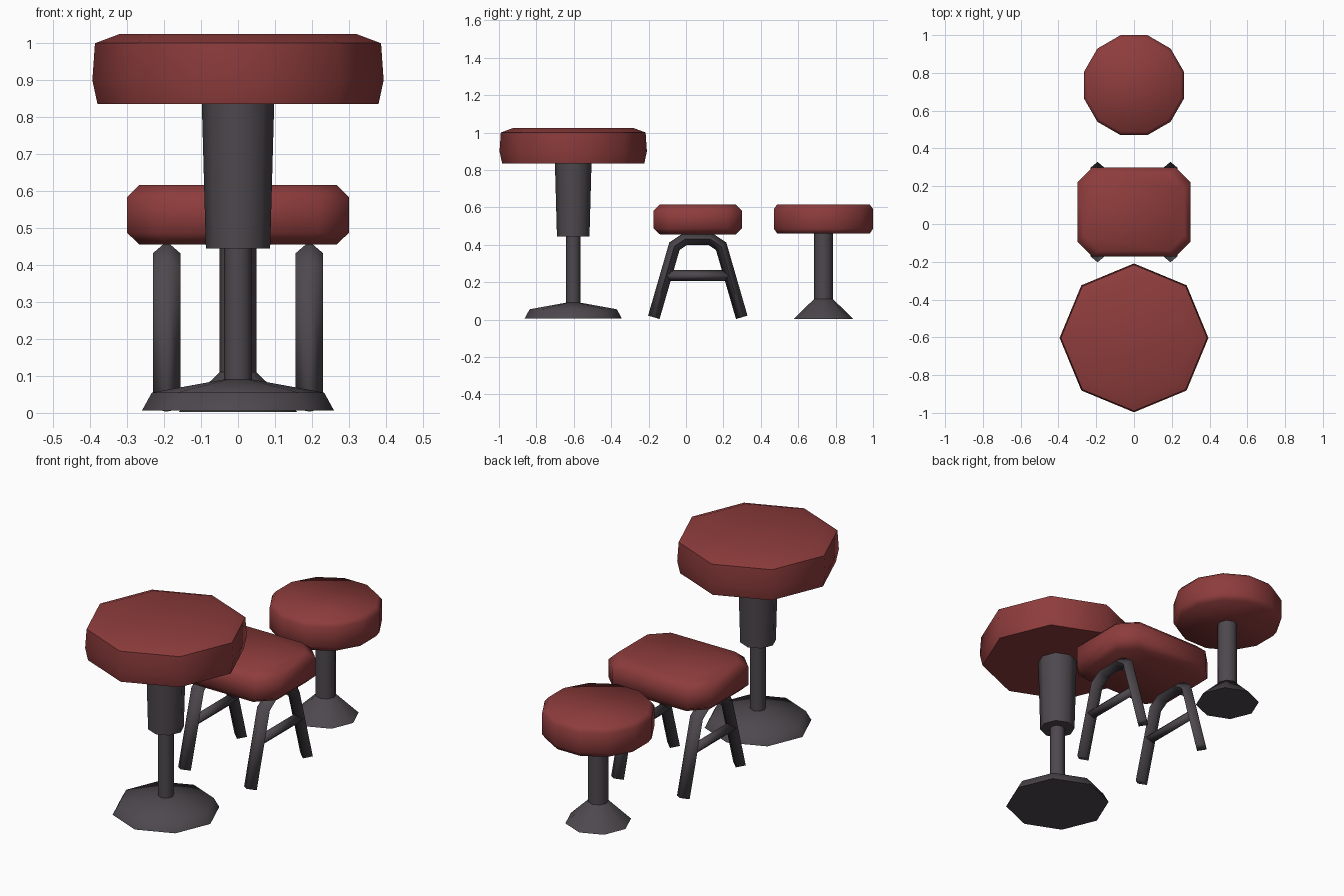
import bpy, bmesh, math
from mathutils import Vector

if "Cube" in bpy.data.objects:
    bpy.data.objects.remove(bpy.data.objects["Cube"])


def material(name, rgb):
    m = bpy.data.materials.new(name)
    m.diffuse_color = (*rgb, 1)
    m.use_nodes = True
    m.node_tree.nodes["Principled BSDF"].inputs["Base Color"].default_value = m.diffuse_color
    return m


RED = material("red leather", (0.27, 0.045, 0.045))
DARK = material("dark metal", (0.075, 0.065, 0.075))


def loft(name, rings, mat, angle=60):
    """Skin a stack of equal-sized point rings and cap both ends."""
    bm = bmesh.new()
    vs = [[bm.verts.new(p) for p in r] for r in rings]
    n = len(rings[0])
    for a, b in zip(vs, vs[1:]):
        for i in range(n):
            j = (i + 1) % n
            bm.faces.new((a[i], a[j], b[j], b[i]))
    bm.faces.new(vs[0][::-1])
    bm.faces.new(vs[-1])
    bmesh.ops.recalc_face_normals(bm, faces=bm.faces)
    me = bpy.data.meshes.new(name)
    bm.to_mesh(me)
    bm.free()
    me.materials.append(mat)
    ob = bpy.data.objects.new(name, me)
    bpy.context.collection.objects.link(ob)
    bpy.ops.object.select_all(action='DESELECT')
    ob.select_set(True)
    bpy.context.view_layer.objects.active = ob
    bpy.ops.object.shade_smooth_by_angle(angle=math.radians(angle))
    return ob


def turned(name, y, profile, sides, mat, turn=0.0):
    """Round part from (radius, height) pairs."""
    angs = [math.tau * (i + turn) / sides for i in range(sides)]
    return loft(name, [[(r * math.cos(a), y + r * math.sin(a), z) for a in angs]
                       for r, z in profile], mat)


def bar(name, x, path, rx, rn, mat):
    """Diamond-section bar along a (y, z) path at constant x."""
    pts = [Vector(p) for p in path]
    rings = []
    for i, p in enumerate(pts):
        d1 = (p - pts[i - 1]).normalized() if i else None
        d2 = (pts[i + 1] - p).normalized() if i < len(pts) - 1 else None
        d1, d2 = d1 or d2, d2 or d1
        t = (d1 + d2).normalized()
        n = Vector((-t.y, t.x)) * rn / t.dot(d1)
        rings.append([(x + rx, p.x, p.y), (x, p.x + n.x, p.y + n.y),
                      (x - rx, p.x, p.y), (x, p.x - n.x, p.y - n.y)])
    return loft(name, rings, mat, 95)


# Tall bar stool (front)
Y1 = -0.603
turned("tall_stool_seat", Y1, [(0.38, 0.835), (0.394, 0.90), (0.387, 1.0), (0.32, 1.025)], 8, RED)
turned("tall_stool_sleeve", Y1, [(0.087, 0.445), (0.098, 0.84)], 8, DARK)
turned("tall_stool_post", Y1, [(0.038, 0.06), (0.038, 0.46)], 8, DARK)
turned("tall_stool_base", Y1, [(0.26, 0.006), (0.233, 0.055), (0.04, 0.09)], 8, DARK)

# Low round stool (back)
Y2 = 0.735
turned("round_stool_seat", Y2, [(0.256, 0.46), (0.274, 0.485), (0.274, 0.592), (0.256, 0.616)],
       12, RED, 0.5)
turned("round_stool_post", Y2, [(0.05, 0.09), (0.05, 0.465)], 8, DARK)
turned("round_stool_base", Y2, [(0.16, 0.003), (0.05, 0.11)], 8, DARK)

# Rectangular stool (middle): seat with cut corners
YC = 0.063


def outline(inset, z, cut=0.08):
    hx, hy = 0.30 - inset, 0.236 - inset
    return [(sx * x, YC + sy * y, z) for sx, sy, x, y in (
        (1, -1, hx, hy - cut), (1, 1, hx, hy - cut), (1, 1, hx - cut, hy), (-1, 1, hx - cut, hy),
        (-1, 1, hx, hy - cut), (-1, -1, hx, hy - cut), (-1, -1, hx - cut, hy), (1, -1, hx - cut, hy))]


loft("bench_seat", [outline(0.033, 0.456), outline(0, 0.487), outline(0, 0.583),
                    outline(0.033, 0.616)], RED)

# Arched leg pairs with cross bars
half = [(0.235, 0.012), (0.125, 0.392), (0.065, 0.432)]
arch = [(YC - y, z) for y, z in half] + [(YC + y, z) for y, z in reversed(half)]
for side, x in (("left", -0.193), ("right", 0.193)):
    bar(side + "_leg_arch", x, arch, 0.037, 0.032, DARK)
    bar(side + "_cross_bar", x, [(YC - 0.165, 0.235), (YC + 0.165, 0.235)], 0.03, 0.03, DARK)
